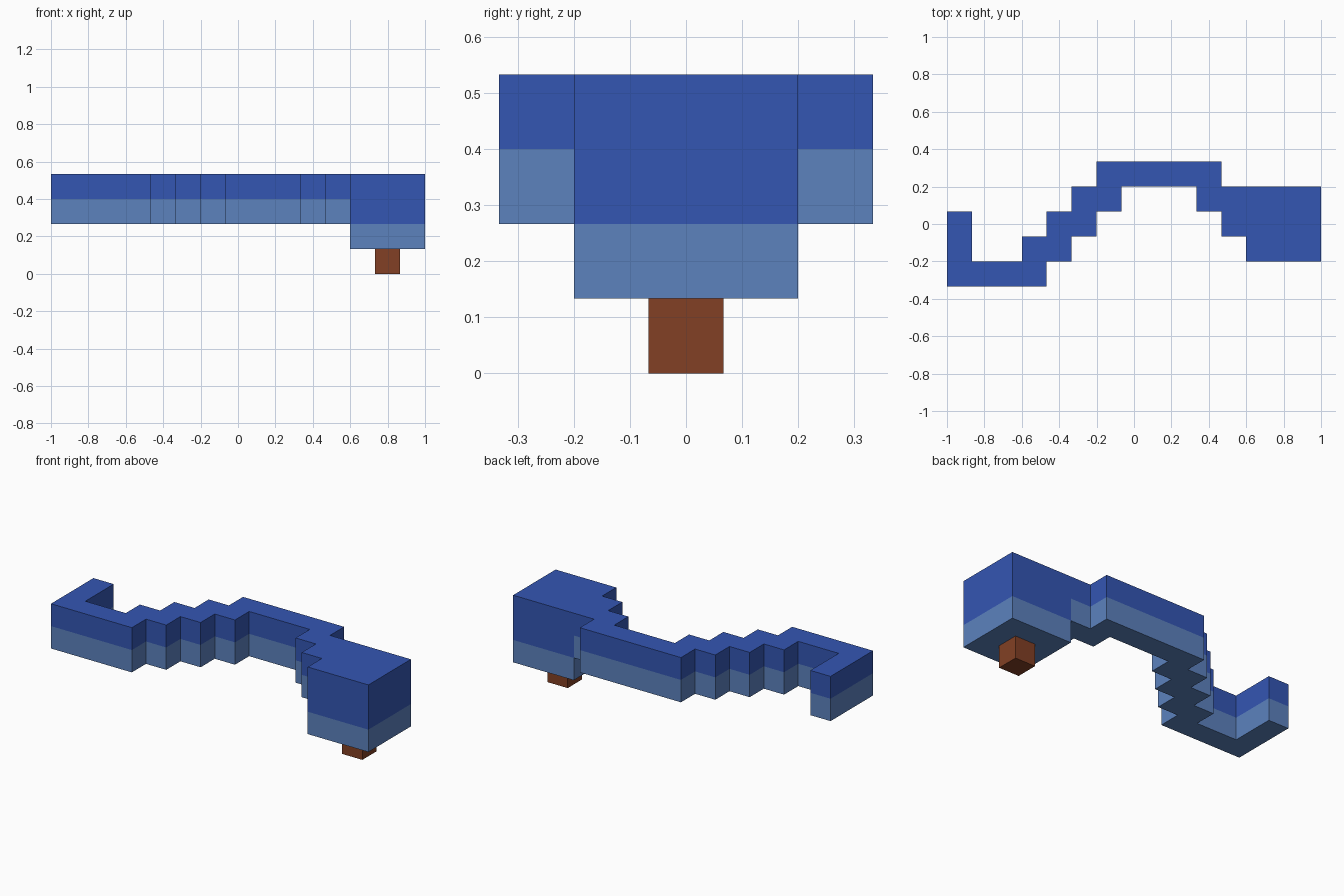
import bpy
import bmesh

cube = bpy.data.objects.get("Cube")
if cube:
    bpy.data.objects.remove(cube, do_unlink=True)

UNIT = 2 / 15  # the whole model sits on a 15 x 5 x 4 block grid


def material(name, color):
    mat = bpy.data.materials.new(name)
    mat.use_nodes = True
    mat.diffuse_color = (*color, 1)
    bsdf = next(n for n in mat.node_tree.nodes if n.type == "BSDF_PRINCIPLED")
    bsdf.inputs["Base Color"].default_value = (*color, 1)
    return mat


def banded_prism(name, outline, levels, mats):
    """Raise a plan outline through the levels, one material per band."""
    bm = bmesh.new()
    rings = [[bm.verts.new(((c - 7.5) * UNIT, (r - 2.5) * UNIT, z * UNIT))
              for c, r in outline] for z in levels]
    for band, (low, high) in enumerate(zip(rings, rings[1:])):
        for i in range(len(outline)):
            j = (i + 1) % len(outline)
            side = bm.faces.new((low[i], low[j], high[j], high[i]))
            side.material_index = band
    bm.faces.new(rings[0][::-1]).material_index = 0
    bm.faces.new(rings[-1]).material_index = len(mats) - 1
    bmesh.ops.recalc_face_normals(bm, faces=bm.faces[:])
    mesh = bpy.data.meshes.new(name)
    bm.to_mesh(mesh)
    bm.free()
    for mat in mats:
        mesh.materials.append(mat)
    obj = bpy.data.objects.new(name, mesh)
    bpy.context.collection.objects.link(obj)
    return obj


def square(c0, r0, c1, r1):
    return [(c0, r0), (c1, r0), (c1, r1), (c0, r1)]


dark_blue = material("dark blue", (0.034, 0.093, 0.45))
light_blue = material("light blue", (0.107, 0.223, 0.515))
brown = material("brown", (0.223, 0.051, 0.018))

# Stepped winding body with hooked tail
front_edge = [(0, 0), (4, 0), (4, 1), (5, 1), (5, 2), (6, 2), (6, 3), (7, 3),
              (7, 4), (10, 4), (10, 3), (11, 3), (11, 2), (12, 2)]
back_edge = [(12, 4), (11, 4), (11, 5), (6, 5), (6, 4), (5, 4), (5, 3), (4, 3),
             (4, 2), (3, 2), (3, 1), (1, 1), (1, 3), (0, 3)]
banded_prism("winding_body", front_edge + back_edge, (2, 3, 4),
             (light_blue, dark_blue))

# Block head, one unit deeper than the body
banded_prism("head", square(12, 1, 15, 4), (1, 2, 4), (light_blue, dark_blue))

# Small block under the head
banded_prism("lower_block", square(13, 2, 14, 3), (0, 1), (brown,))
